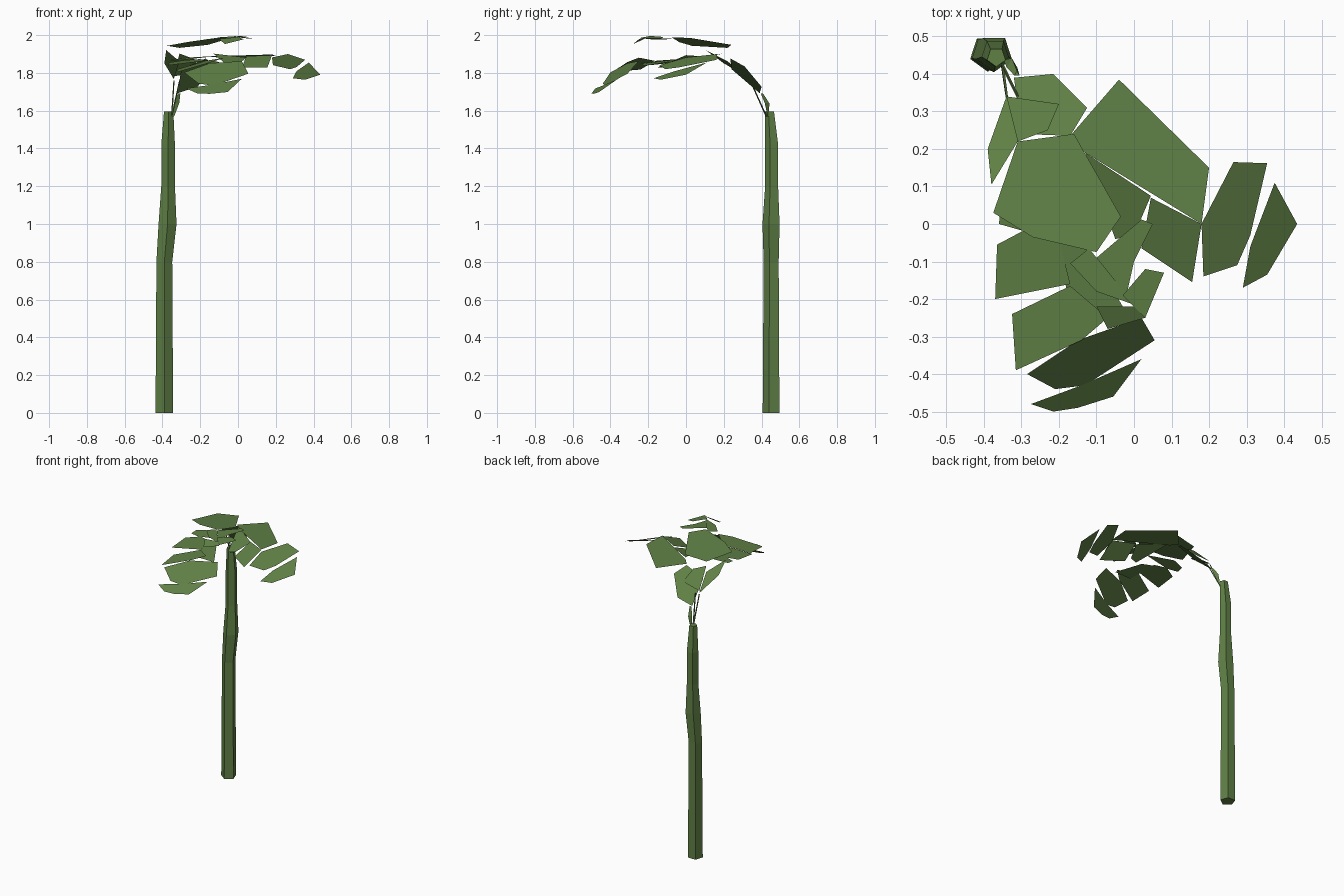
import bpy
import bmesh
from math import cos, sin, radians
from mathutils import Vector

default_cube = bpy.data.objects.get("Cube")
if default_cube:
    bpy.data.objects.remove(default_cube, do_unlink=True)

# One leaf-green material for the whole plant
green = bpy.data.materials.new("leaf_green")
green.use_nodes = True
green.diffuse_color = (0.115, 0.215, 0.06, 1)
green.node_tree.nodes["Principled BSDF"].inputs["Base Color"].default_value = green.diffuse_color


def finish(name, bm):
    """Turn a bmesh into a flat-shaded green object."""
    mesh = bpy.data.meshes.new(name)
    bm.to_mesh(mesh)
    bm.free()
    mesh.materials.append(green)
    obj = bpy.data.objects.new(name, mesh)
    bpy.context.collection.objects.link(obj)
    return obj


def leaflet(name, height, lean_x, lean_y, *outline):
    """Flat leaf cut from an outline seen from above, leaning about its middle."""
    bm = bmesh.new()
    middle = sum((Vector(p) for p in outline), Vector((0, 0))) / len(outline)
    corners = []
    for x, y in outline:
        z = height + lean_x * (x - middle.x) + lean_y * (y - middle.y)
        corners.append(bm.verts.new((x, y, z)))
    face = bm.faces.new(corners)
    face.normal_update()
    if face.normal.z < 0:
        face.normal_flip()
    return finish(name, bm)


def tube(name, sections, sides, start_angle):
    """Loft polygon rings, each given as centre and radius, and cap the ends."""
    bm = bmesh.new()
    rings = []
    for centre, radius in sections:
        ring = []
        for i in range(sides):
            angle = radians(start_angle + i * 360 / sides)
            offset = Vector((cos(angle), sin(angle), 0)) * radius
            ring.append(bm.verts.new(Vector(centre) + offset))
        rings.append(ring)
    for low, high in zip(rings, rings[1:]):
        for i in range(sides):
            j = (i + 1) % sides
            bm.faces.new((low[i], low[j], high[j], high[i]))
    bm.faces.new(list(reversed(rings[0])))
    bm.faces.new(rings[-1])
    return finish(name, bm)


# Five-sided stem with a slight swelling halfway up
tube("stem", [
    ((-.39, .455, 0), .049),
    ((-.39, .455, .8), .044),
    ((-.373, .455, 1), .05),
    ((-.37, .457, 1.2), .038),
    ((-.37, .457, 1.42), .038),
    ((-.367, .445, 1.595), .026),
], 5, -90)

# Thin stalks carrying the crown, and a small bud beside them
for side, end_x in (("left", -.31), ("right", -.34)):
    tube(side + "_stalk", [((-.352, .425, 1.57), .005), ((end_x, .34, 1.76), .004)], 3, 0)
tube("bud", [
    ((-.342, .435, 1.57), .005),
    ((-.325, .425, 1.64), .016),
    ((-.312, .4, 1.69), .008),
], 3, -30)

# Steep leaflets where the crown meets the stalks
leaflet("collar_leaf_back", 1.79, .4, -.8,
        (-.32, .39), (-.215, .4), (-.125, .31), (-.17, .235), (-.3, .24))
leaflet("collar_leaf_right", 1.85, .3, -.7,
        (-.34, .34), (-.39, .2), (-.38, .105), (-.31, .22))
leaflet("collar_leaf_front", 1.84, 0, -1,
        (-.34, .34), (-.2, .32), (-.23, .25), (-.31, .22))

# Frond arching to the left side
leaflet("left_frond_back", 1.888, 0, -.05,
        (-.17, .235), (-.04, .385), (.2, .15), (.18, 0), (-.13, .19))
leaflet("left_frond_inner", 1.865, .1, .33,
        (-.13, .19), (.045, .075), (0, -.03), (-.05, -.04))
leaflet("left_frond_front", 1.86, .24, .39,
        (.045, .07), (.18, 0), (.155, -.155), (.02, -.065))
leaflet("left_frond_outer", 1.857, -.33, .28,
        (.18, 0), (.265, .165), (.355, .162), (.31, -.03), (.275, -.11), (.185, -.14))
leaflet("left_frond_tip", 1.798, -.34, .4,
        (.375, .11), (.435, 0), (.355, -.135), (.29, -.17), (.31, -.06))

# Frond arching to the front
leaflet("front_frond_base", 1.875, .1, .1,
        (-.27, .075), (-.355, .05), (-.36, 0), (-.29, -.02), (-.1, 0))
leaflet("front_frond_right", 1.86, .1, .1,
        (-.28, -.01), (-.365, -.055), (-.37, -.2), (-.17, -.16), (-.2, -.04))
leaflet("front_frond_left", 1.855, -.1, .1,
        (-.2, -.05), (-.12, -.065), (-.03, -.22), (-.17, -.24))
leaflet("front_frond_middle", 1.845, .25, .1,
        (-.325, -.24), (-.315, -.39), (-.14, -.31), (-.07, -.25), (-.17, -.165))
leaflet("front_frond_outer", 1.798, -.27, .95,
        (-.285, -.4), (-.15, -.31), (.02, -.25), (.055, -.31), (-.13, -.43), (-.21, -.44))
leaflet("front_frond_tip", 1.717, -.16, .82,
        (-.275, -.48), (-.14, -.43), (.02, -.36), (-.055, -.46), (-.15, -.49), (-.215, -.5))

# Topmost frond
leaflet("top_frond_base", 1.96, .12, -.1,
        (-.31, .22), (-.16, .24), (-.035, .02), (-.1, -.075), (-.27, -.035), (-.375, .03))
leaflet("top_frond_right", 1.98, .05, .05,
        (-.17, -.105), (-.12, -.065), (-.1, -.09), (0, -.215), (-.1, -.18))
leaflet("top_frond_left", 1.99, 0, .06,
        (-.1, -.09), (.02, .012), (.05, 0), (0, -.1), (-.02, -.19))
leaflet("top_frond_tip_left", 1.988, -.15, .05,
        (.03, -.12), (.08, -.13), (.03, -.25), (-.03, -.19))
leaflet("top_frond_tip_right", 1.975, .1, .5,
        (-.1, -.22), (0, -.22), (.03, -.25), (-.07, -.28))
